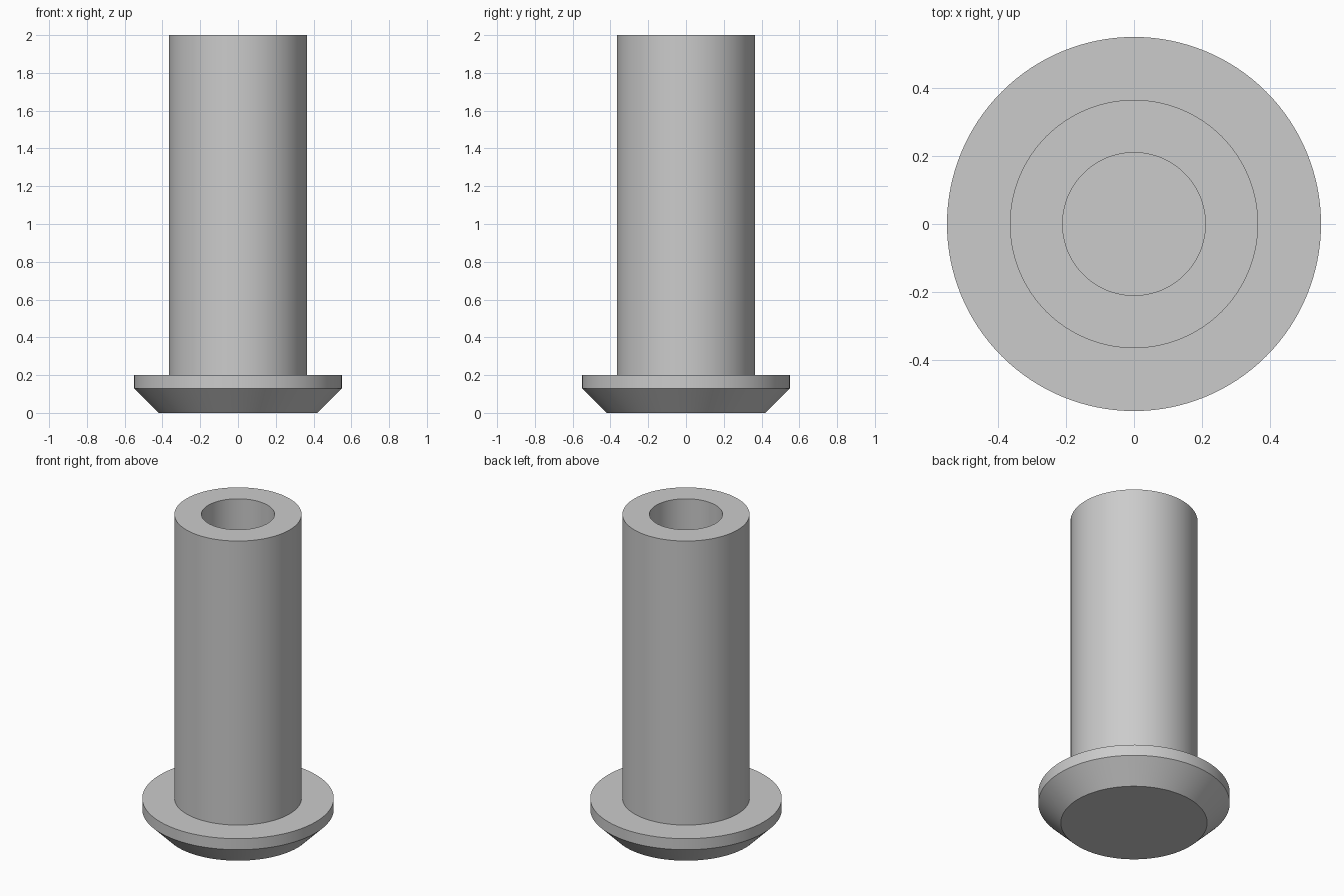
import bpy
import bmesh
import math

cube = bpy.data.objects.get("Cube")
if cube:
    bpy.data.objects.remove(cube, do_unlink=True)

SEGMENTS = 128
HEAD_R, BASE_R, SHANK_R, BORE_R = 0.55, 0.42, 0.365, 0.21
RIM_Z, HEAD_TOP, BORE_FLOOR, TOP = 0.13, 0.2, 0.2, 2.0

grey = bpy.data.materials.new("plain grey")
grey.use_nodes = True
colour = (0.6, 0.6, 0.6, 1.0)
grey.diffuse_color = colour
grey.node_tree.nodes["Principled BSDF"].inputs["Base Color"].default_value = colour


def lathe(name, profile):
    """Revolve a (radius, height) profile about z and cap both ends."""
    bm = bmesh.new()
    rings = []
    for r, z in profile:
        angles = [math.tau * i / SEGMENTS for i in range(SEGMENTS)]
        rings.append([bm.verts.new((r * math.cos(a), r * math.sin(a), z)) for a in angles])
    for low, high in zip(rings, rings[1:]):
        for i in range(SEGMENTS):
            j = (i + 1) % SEGMENTS
            bm.faces.new((low[i], low[j], high[j], high[i]))
    bm.faces.new(rings[0][::-1])
    bm.faces.new(rings[-1])
    bmesh.ops.recalc_face_normals(bm, faces=bm.faces)
    mesh = bpy.data.meshes.new(name)
    bm.to_mesh(mesh)
    bm.free()
    mesh.materials.append(grey)
    obj = bpy.data.objects.new(name, mesh)
    bpy.context.collection.objects.link(obj)
    bpy.ops.object.select_all(action="DESELECT")
    obj.select_set(True)
    bpy.context.view_layer.objects.active = obj
    bpy.ops.object.shade_smooth_by_angle(angle=math.radians(30))
    return obj


# Chamfered flange head, straight shank and blind bore in one solid
lathe("flanged_sleeve", [
    (BASE_R, 0),
    (HEAD_R, RIM_Z),
    (HEAD_R, HEAD_TOP),
    (SHANK_R, HEAD_TOP),
    (SHANK_R, TOP),
    (BORE_R, TOP),
    (BORE_R, BORE_FLOOR),
])
